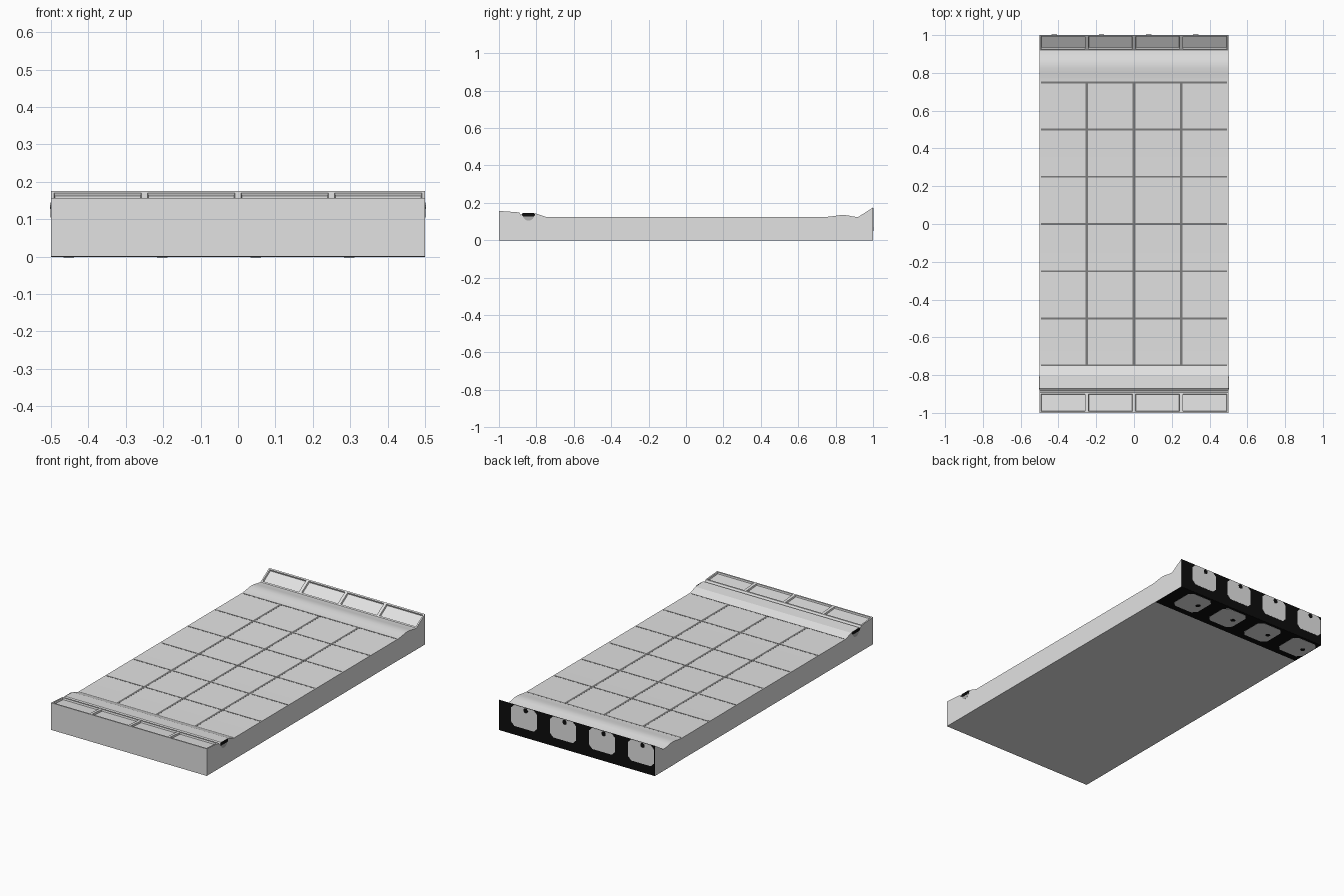
import bpy, bmesh, math
from mathutils import Vector

if "Cube" in bpy.data.objects:
    bpy.data.objects.remove(bpy.data.objects["Cube"])


def mat(name, v):
    m = bpy.data.materials.new(name)
    m.diffuse_color = (v, v, v, 1)
    m.use_nodes = True
    m.node_tree.nodes["Principled BSDF"].inputs["Base Color"].default_value = m.diffuse_color
    return m


PALE = mat("pale concrete", 0.76)
JOINT = mat("joint grey", 0.2)
PIPE = mat("pipe grey", 0.42)
BLACK = mat("black", 0.004)


def finish(name, bm, material):
    me = bpy.data.meshes.new(name)
    bmesh.ops.recalc_face_normals(bm, faces=bm.faces[:])
    bm.to_mesh(me)
    bm.free()
    me.materials.append(material)
    ob = bpy.data.objects.new(name, me)
    bpy.context.collection.objects.link(ob)
    return ob


# Slab: profile along y, swept over x in four bays
profile = [(-1, 0.157), (-0.892, 0.149), (-0.884, 0.136), (-0.872, 0.146),
           (-0.80, 0.142), (-0.75, 0.125), (0.75, 0.125), (0.775, 0.127),
           (0.80, 0.131), (0.825, 0.1345), (0.845, 0.135), (0.87, 0.132),
           (0.89, 0.127), (0.92, 0.124), (1, 0.175)]
loop = profile + [(1, 0), (-1, 0)]
n = len(loop)
bm = bmesh.new()
rows = [[bm.verts.new((-0.5 + 0.25 * i, y, z)) for y, z in loop] for i in range(5)]
front_bays, back_bays = [], []
for i in range(4):
    for j in range(n):
        k = (j + 1) % n
        f = bm.faces.new((rows[i][j], rows[i][k], rows[i + 1][k], rows[i + 1][j]))
        if j == 0:
            front_bays.append(f)
        elif j == len(profile) - 2:
            back_bays.append(f)
bm.faces.new(rows[0])
bm.faces.new(rows[-1])
bmesh.ops.recalc_face_normals(bm, faces=bm.faces[:])
# Recessed panels on the front ledge and the back slope
for f in front_bays + back_bays:
    bmesh.ops.inset_region(bm, faces=[f], thickness=0.012, depth=0)
    bmesh.ops.inset_region(bm, faces=[f], thickness=0.003, depth=-0.009)
slab = finish("slab", bm, PALE)
bpy.context.view_layer.objects.active = slab
slab.select_set(True)
bpy.ops.object.shade_smooth_by_angle(angle=math.radians(12))


def plate(name, origin, u, v, pts, thick, material):
    """Thin plate from 2D points on the plane spanned by u and v."""
    o, u, v = Vector(origin), Vector(u), Vector(v)
    bm = bmesh.new()
    f = bm.faces.new([bm.verts.new(o + u * a + v * b) for a, b in pts])
    r = bmesh.ops.extrude_face_region(bm, geom=[f])
    bmesh.ops.translate(bm, verts=[g for g in r["geom"] if isinstance(g, bmesh.types.BMVert)],
                        vec=u.cross(v) * thick)
    return finish(name, bm, material)


def rect(a0, a1, b0, b1):
    return [(a0, b0), (a1, b0), (a1, b1), (a0, b1)]


def cut_rect(a0, a1, b0, b1, c):
    return [(a0 + c, b0), (a1 - c, b0), (a1, b0 + c), (a1, b1 - c),
            (a1 - c, b1), (a0 + c, b1), (a0, b1 - c), (a0, b0 + c)]


def disc(a, b, r, start=0, sweep=2 * math.pi, steps=12):
    return [(a + r * math.cos(start + sweep * i / steps),
             b + r * math.sin(start + sweep * i / steps))
            for i in range(steps + (sweep < 6))]


X, Y, Z = (1, 0, 0), (0, 1, 0), (0, 0, 1)
NX, NY = (-1, 0, 0), (0, -1, 0)

# Paving joints
for i in range(7):
    y = -0.75 + 0.25 * i
    plate("cross_joint", (0, y, 0.1245), X, Y, rect(-0.493, 0.493, -0.005, 0.005), 0.0012, JOINT)
for x in (-0.25, 0, 0.25):
    plate("long_joint", (x, 0, 0.1245), X, Y, rect(-0.007, 0.007, -0.75, 0.75), 0.001, JOINT)

# Black backing on the back end and on the bottom strip beside it
plate("back_backing", (0, 1, 0), NX, Z, rect(-0.5, 0.5, 0, 0.174), 0.001, BLACK)
plate("bottom_backing", (0, 0, 0), X, NY, rect(-0.5, 0.5, -1, -0.78), 0.001, BLACK)
# Pale panels with bolt holes on both
for i in range(4):
    x1 = 0.42 - 0.25 * i
    x0 = x1 - 0.165
    xc = (x0 + x1) / 2
    plate("back_panel", (0, 1.001, 0), NX, Z, cut_rect(-x1, -x0, 0.05, 0.173, 0.02), 0.0008, PALE)
    plate("back_hole", (0, 1.0018, 0), NX, Z, disc(-xc + 0.01, 0.157, 0.014), 0.0006, BLACK)
    plate("bottom_panel", (0, 0, -0.001), X, NY, cut_rect(x0, x1, -0.985, -0.82, 0.025), 0.0008, PALE)
    plate("bottom_hole", (0, 0, -0.0018), X, NY, disc(xc - 0.04, -0.9, 0.014), 0.0006, BLACK)

# Gutter ends on both sides
for s in (1, -1):
    u = (0, s, 0)
    c = -0.842 * s
    plate("gutter_pipe_end", (0.5 * s, 0, 0), u, Z,
          disc(c, 0.136, 0.031, math.pi, math.pi), 0.001, PIPE)
    plate("gutter_cap", (0.501 * s, 0, 0), u, Z,
          cut_rect(c - 0.035, c + 0.035, 0.127, 0.145, 0.006), 0.001, BLACK)
